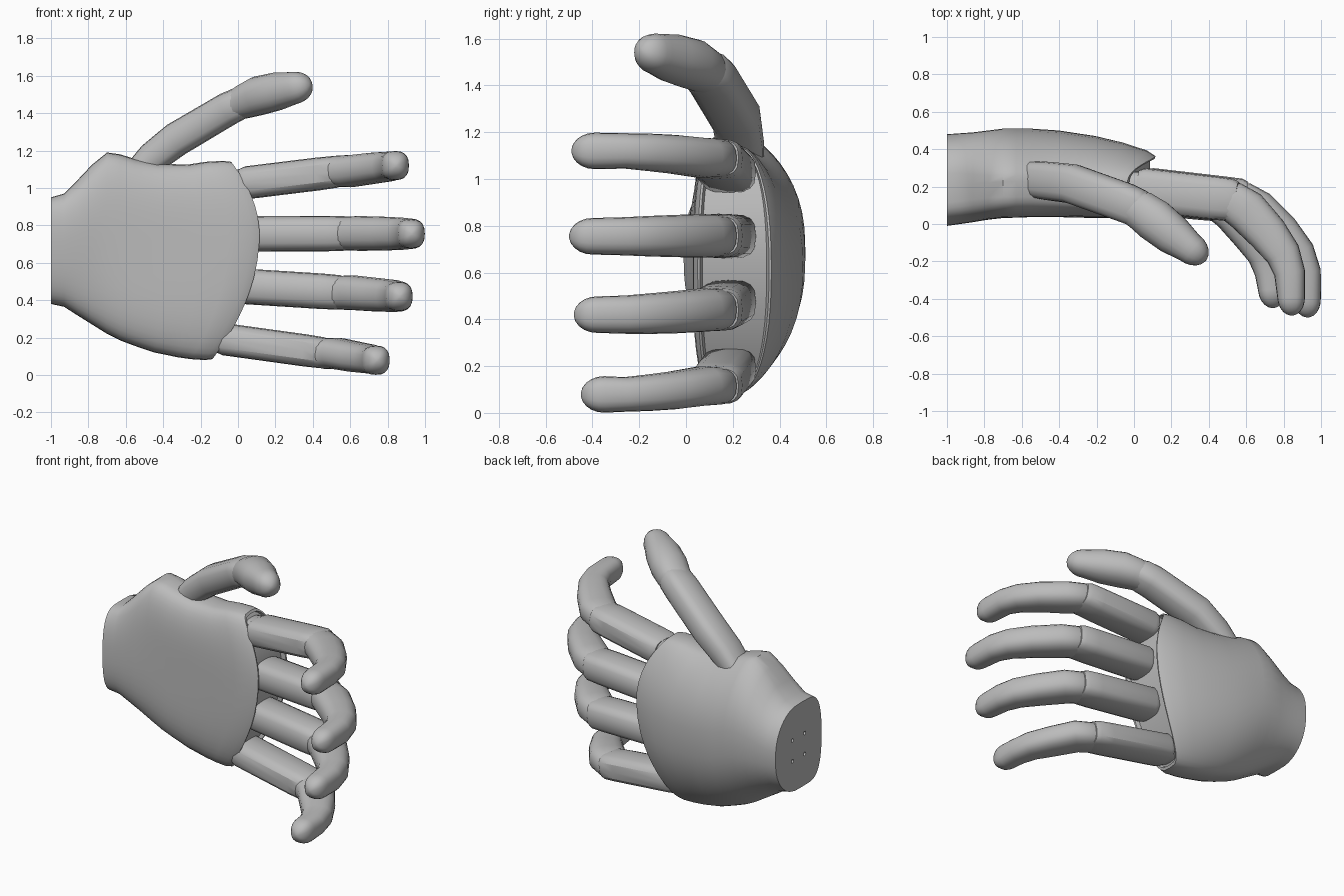
import bpy, bmesh, math
from mathutils import Vector

if "Cube" in bpy.data.objects:
    bpy.data.objects.remove(bpy.data.objects["Cube"])

grey = bpy.data.materials.new("matte grey")
grey.diffuse_color = (0.5, 0.5, 0.5, 1)
grey.use_nodes = True
grey.node_tree.nodes["Principled BSDF"].inputs["Base Color"].default_value = grey.diffuse_color


def spow(v, p):
    return math.copysign(abs(v) ** p, v)


def loft(name, rings, angle=35):
    """Skin a list of closed rings; ends are closed with strips across the ring."""
    bm = bmesh.new()
    n = len(rings[0])
    vs = [[bm.verts.new(p) for p in r] for r in rings]
    for a, b in zip(vs, vs[1:]):
        for i in range(n):
            j = (i + 1) % n
            bm.faces.new((a[i], a[j], b[j], b[i]))
    for r in (vs[0], vs[-1]):
        bm.faces.new((r[0], r[1], r[-1]))
        for i in range(1, n // 2 - 1):
            bm.faces.new((r[i], r[i + 1], r[n - i - 1], r[n - i]))
        h = n // 2
        bm.faces.new((r[h - 1], r[h], r[h + 1]))
    bmesh.ops.recalc_face_normals(bm, faces=bm.faces)
    me = bpy.data.meshes.new(name)
    bm.to_mesh(me)
    bm.free()
    me.materials.append(grey)
    ob = bpy.data.objects.new(name, me)
    bpy.context.collection.objects.link(ob)
    bpy.ops.object.select_all(action='DESELECT')
    ob.select_set(True)
    bpy.context.view_layer.objects.active = ob
    bpy.ops.object.shade_smooth_by_angle(angle=math.radians(angle))
    return ob


def tube(name, pts, side, p=0.8, tip=0.0, n=20, angle=35):
    """Tube along (x, y, z, half width, half depth); tip = length of rounded end."""
    side = Vector(side)
    pos = [Vector(q[:3]) for q in pts]
    rad = [q[3:] for q in pts]
    if tip:
        d = (pos[-1] - pos[-2]).normalized()
        end, (a, b) = pos[-1], rad[-1]
        for k in range(1, 6):
            t = k / 5 * math.radians(84)
            pos.append(end + d * tip * math.sin(t))
            rad.append((a * math.cos(t), b * math.cos(t)))
    rings = []
    for i, c in enumerate(pos):
        t = (pos[min(i + 1, len(pos) - 1)] - pos[max(i - 1, 0)]).normalized()
        nrm = t.cross(side).normalized()
        w = nrm.cross(t).normalized()
        a, b = rad[i]
        rings.append([c + w * a * spow(math.cos(u), p) + nrm * b * spow(math.sin(u), p)
                      for u in (2 * math.pi * k / n for k in range(n))])
    return loft(name, rings, angle)


# Palm shell: x, low z, high z, front y, back y, bow of section,
# height of the squarish back rim under the dome, hollow of the palm
sections = [
    (-1.00, .38, .95, -.01, .48, 0, .20, 0),
    (-.93, .365, .97, .00, .485, 0, .18, 0),
    (-.86, .32, 1.04, .01, .49, 0, .14, 0),
    (-.78, .27, 1.125, .018, .50, 0, .10, .005),
    (-.70, .22, 1.19, .022, .51, 0, .08, .01),
    (-.63, .185, 1.18, .022, .51, 0, .08, .012),
    (-.55, .155, 1.155, .022, .51, 0, .08, .015),
    (-.40, .12, 1.13, .022, .50, .2, .09, .015),
    (-.20, .095, 1.125, .022, .47, .5, .10, .01),
    (-.05, .085, 1.14, .025, .435, .8, .12, .005),
    (.07, .08, 1.145, .032, .395, .97, .14, 0),
    (.115, .085, 1.14, .05, .365, 1, .14, 0),
    (.113, .10, 1.125, .06, .355, 1, .14, 0),
    (.085, .11, 1.115, .07, .345, 1, .14, 0),
]
N = 48
rings = []
for x, z0, z1, yf, yb, bow, rim, hollow in sections:
    yc = yf + (yb - yf) * 0.42
    ring = []
    for k in range(N):
        c, s = math.cos(2 * math.pi * k / N), math.sin(2 * math.pi * k / N)
        z = (z0 + z1) / 2 + (z1 - z0) / 2 * spow(c, 0.85)
        a = abs(s)
        if s >= 0:
            y = yc + rim * a ** 0.5 + (yb - yc - rim) * a ** 1.8
        else:
            y = yc - (yc - yf) * a ** 0.45 + hollow * a ** 7
        k2 = 0.57 if z < 0.75 else 1.0
        ring.append((x - bow * k2 * (z - 0.75) ** 2, y, z))
    rings.append(ring)
palm = loft("palm", rings, 45)

# Four mounting holes in the wrist face
bm = bmesh.new()
for y in (.17, .30):
    for z in (.59, .73):
        ret = bmesh.ops.create_cone(bm, cap_ends=True, segments=12, radius1=.012,
                                    radius2=.012, depth=.1)
        for v in ret["verts"]:
            v.co = Vector((v.co.z - 1.0, v.co.x + y, v.co.y + z))
me = bpy.data.meshes.new("wrist_hole_cutter")
bm.to_mesh(me)
bm.free()
cutter = bpy.data.objects.new("wrist_hole_cutter", me)
bpy.context.collection.objects.link(cutter)
cutter.hide_render = True
cutter.hide_viewport = True
cut = palm.modifiers.new("wrist_holes", 'BOOLEAN')
cut.object = cutter
cut.operation = 'DIFFERENCE'


# Fingers: knuckle peg, straight lower section and bent upper section
def finger(name, x0, z0, xj, zj, xt, zt, yt, w):
    def along(x):
        f = (x - x0) / (xj - x0)
        return (x, .185 - .06 * f, z0 + (zj - z0) * f)
    up = (0, 0, 1)
    tube(name + "_knuckle", [(*along(x0 - .1), w * .85, .09), (*along(x0 + .1), w * .9, .1)],
         up, .7)
    tube(name + "_lower", [
        (*along(x0), w * .9, .105), (*along(x0 + .03), w, .118),
        (*along(xj - .12), w, .116), (*along(xj - .03), w * .97, .114),
        (*along(xj), w * .88, .10)], up, .65, n=16, angle=30)
    dx = xt - xj
    tube(name + "_upper", [
        (xj - .09, .13, zj, w * .8, .085),
        (xj - .02, .115, zj, w * .95, .11),
        (xj + .05, .072, zj, w * .98, .116),
        (xj + .55 * dx + .008, -.05, zj + (zt - zj) * .5, w * .95, .107),
        (xj + .85 * dx + .005, -.16, zj + (zt - zj) * .8, w * .91, .094),
        (xt - .003, -.26, zt, w * .86, .083),
        (xt + .005, yt + .10, zt, .078, .074)], up, .8, tip=.10)


finger("index_finger", .02, 1.025, .55, 1.09, .835, 1.12, -.49, .088)
finger("middle_finger", .06, .755, .60, .757, .92, .755, -.50, .095)
finger("ring_finger", .02, .475, .57, .44, .855, .42, -.48, .095)
finger("little_finger", -.10, .195, .48, .115, .732, .079, -.45, .086)

# Thumb: straight lower section and angled, fuller tip
lean = (-.45, 0, .89)
tube("thumb_lower", [
    (-.56, .24, 1.06, .07, .095), (-.46, .23, 1.16, .085, .103), (-.33, .215, 1.26, .092, .106),
    (-.05, .115, 1.425, .09, .106), (.02, .085, 1.458, .086, .102),
    (.05, .07, 1.475, .07, .085)], lean, .7, n=16, angle=30)
tube("thumb_upper", [
    (-.03, .10, 1.435, .078, .09), (.04, .07, 1.465, .094, .108),
    (.11, .02, 1.493, .105, .116), (.21, -.06, 1.517, .102, .108),
    (.295, -.125, 1.534, .087, .085)], (-.25, 0, .97), .9, tip=.115)
